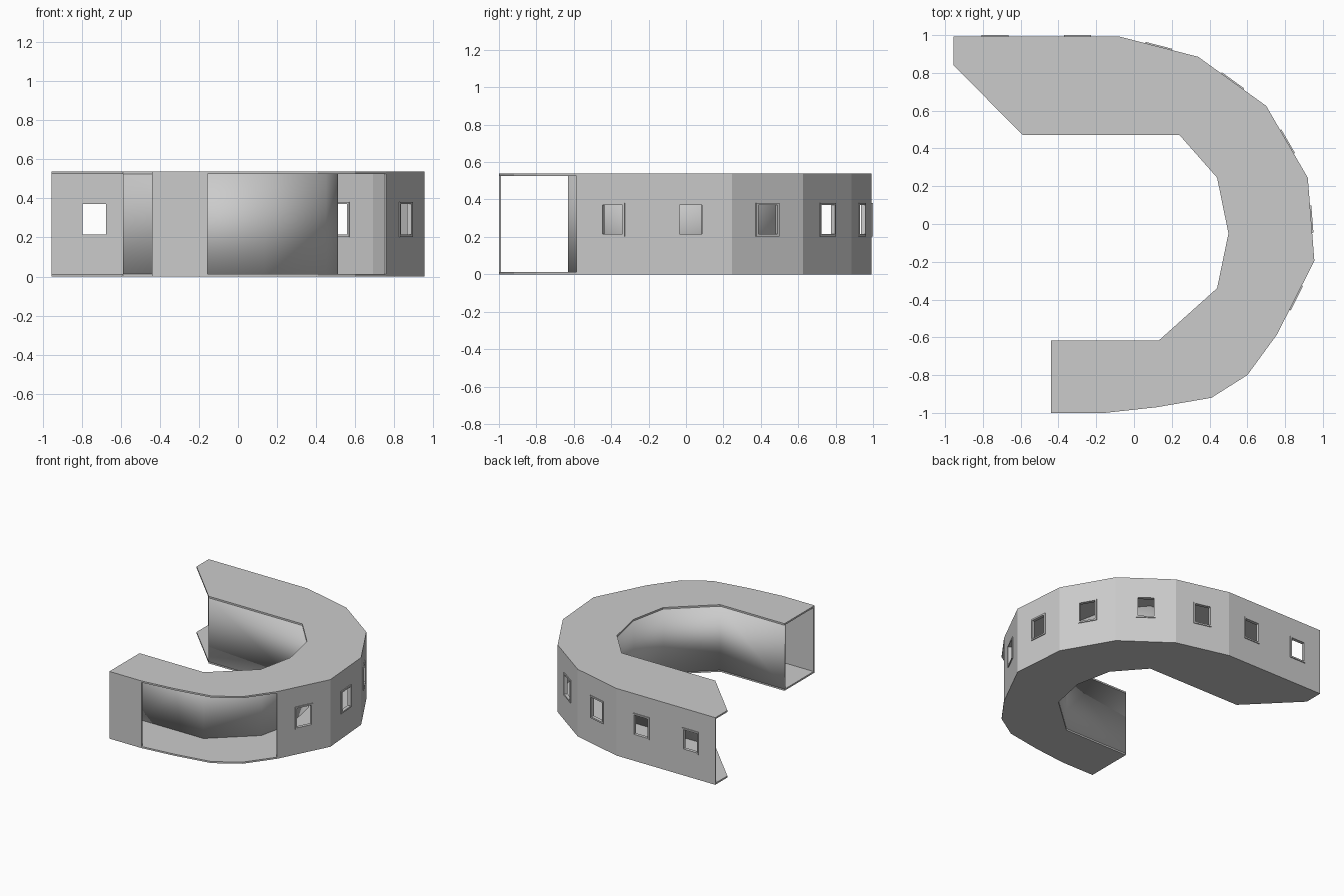
import bpy, bmesh, math
from mathutils import Vector

if "Cube" in bpy.data.objects:
    bpy.data.objects.remove(bpy.data.objects["Cube"])

H, SLAB, T = 0.538, 0.013, 0.012
WIN_Z, HOLE_W, HOLE_H, RIM, PROUD = 0.293, 0.12, 0.155, 0.012, 0.007

# plan outlines
outer = [(-0.955, 0.993), (-0.08, 0.993), (0.34, 0.885), (0.70, 0.625), (0.92, 0.245),
         (0.955, -0.195), (0.757, -0.585)]
apron = [(0.60, -0.80), (0.41, -0.92), (0.12, -0.97), (-0.155, -1.0), (-0.44, -1.0)]
inner = [(-0.44, -0.618), (0.13, -0.618), (0.44, -0.34), (0.50, -0.05), (0.44, 0.245),
         (0.24, 0.472), (-0.59, 0.472)]
tip = [(-0.955, 0.84)]


def finish(bm, name, thickness=None):
    me = bpy.data.meshes.new(name)
    bm.to_mesh(me)
    bm.free()
    ob = bpy.data.objects.new(name, me)
    bpy.context.collection.objects.link(ob)
    if thickness:
        m = ob.modifiers.new("thickness", 'SOLIDIFY')
        m.thickness, m.offset, m.use_even_offset = thickness, -1, True
    return ob


def slab(name, z):
    bm = bmesh.new()
    f = bm.faces.new([bm.verts.new((x, y, z)) for x, y in outer + apron + inner + tip])
    r = bmesh.ops.extrude_face_region(bm, geom=[f])
    bmesh.ops.translate(bm, vec=(0, 0, SLAB),
                        verts=[v for v in r["geom"] if isinstance(v, bmesh.types.BMVert)])
    bmesh.ops.recalc_face_normals(bm, faces=bm.faces[:])
    return finish(bm, name)


def wall(name, path, windows=None):
    """Upright sheet along a path, leaving window holes; thickened inwards."""
    stations, holes = [], set()
    for i in range(len(path) - 1):
        a, b = Vector(path[i]), Vector(path[i + 1])
        d = (b - a).normalized()
        stations.append(a)
        for t in (windows[i] if windows else ()):
            c = a.lerp(b, t)
            holes.add(len(stations))
            stations += [c - d * HOLE_W / 2, c + d * HOLE_W / 2]
    stations.append(Vector(path[-1]))
    rows = [SLAB, H - SLAB]
    if windows:
        rows[1:1] = [WIN_Z - HOLE_H / 2, WIN_Z + HOLE_H / 2]
    bm = bmesh.new()
    cols = [[bm.verts.new((p.x, p.y, z)) for z in rows] for p in stations]
    for i in range(len(cols) - 1):
        for j in range(len(rows) - 1):
            if not (i in holes and j == 1):
                bm.faces.new((cols[i][j], cols[i][j + 1], cols[i + 1][j + 1], cols[i + 1][j]))
    return finish(bm, name, T)


def window_frame(name, a, b, t):
    a, b = Vector((*a, WIN_Z)), Vector((*b, WIN_Z))
    d = (b - a).normalized()
    up = Vector((0, 0, 1))
    c = a.lerp(b, t) - d.cross(up) * PROUD
    bm = bmesh.new()
    loops = []
    for w, h in ((HOLE_W / 2, HOLE_H / 2), (HOLE_W / 2 + RIM, HOLE_H / 2 + RIM)):
        loops.append([bm.verts.new(c + d * sx * w + up * sz * h)
                      for sx, sz in ((-1, -1), (-1, 1), (1, 1), (1, -1))])
    for k in range(4):
        n = (k + 1) % 4
        bm.faces.new((loops[1][k], loops[1][n], loops[0][n], loops[0][k]))
    return finish(bm, name, T + 2 * PROUD)


# floor and roof
slab("floor", 0)
slab("roof", H - SLAB)

# walls
spots = [(0.25, 0.75)] + [(0.5,)] * 5
wall("outer_wall", outer, spots)
wall("front_wall", apron[-2:])
courtyard = wall("courtyard_wall", inner)
bpy.context.view_layer.objects.active = courtyard
courtyard.select_set(True)
bpy.ops.object.shade_smooth_by_angle(angle=math.radians(40))

# window frames
for i, ts in enumerate(spots):
    for t in ts:
        window_frame("window_frame", outer[i], outer[i + 1], t)
